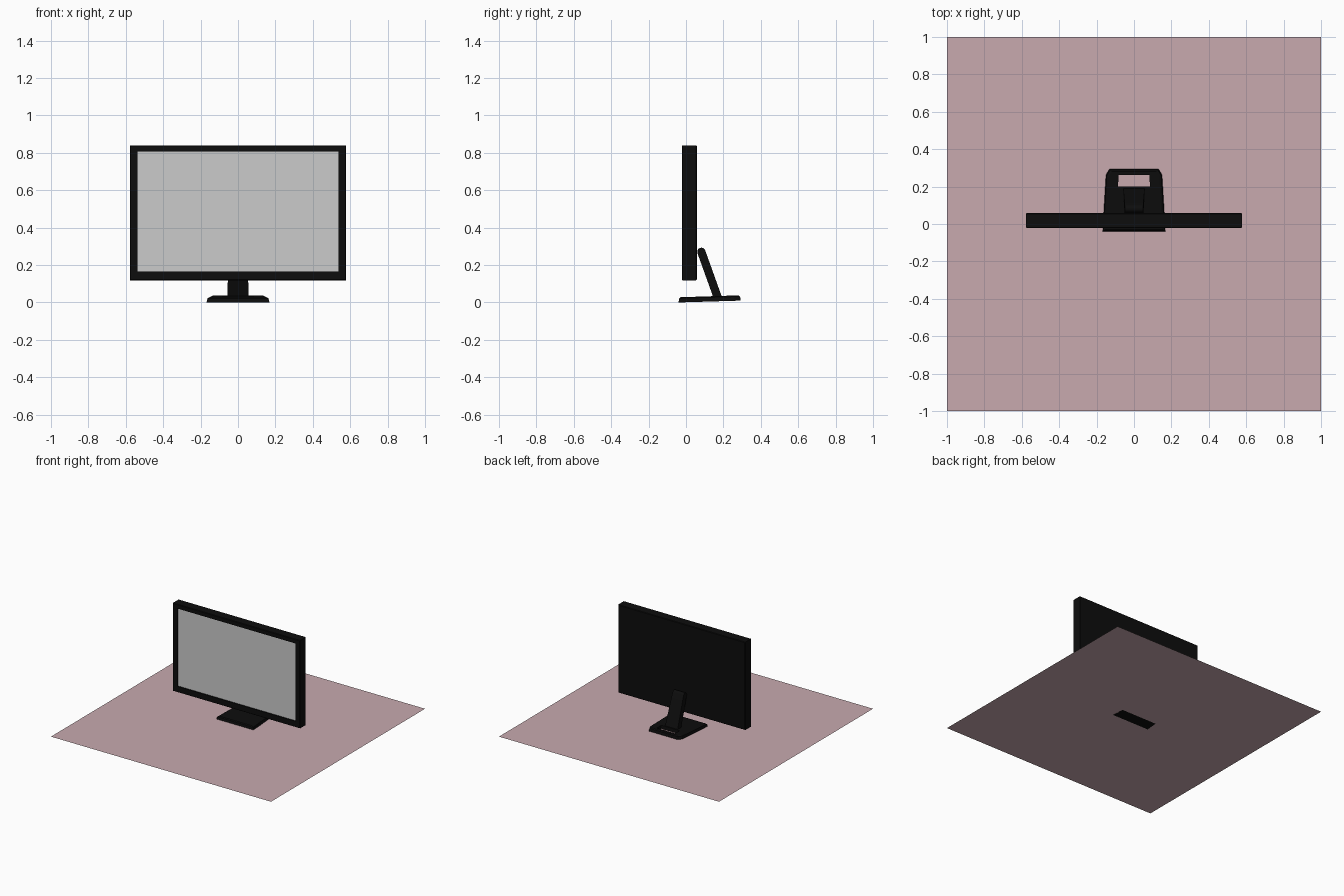
import bpy, bmesh, math
from mathutils import Vector

if "Cube" in bpy.data.objects:
    bpy.data.objects.remove(bpy.data.objects["Cube"])


def material(name, rgb):
    m = bpy.data.materials.new(name)
    m.diffuse_color = (*rgb, 1)
    m.use_nodes = True
    m.node_tree.nodes["Principled BSDF"].inputs["Base Color"].default_value = m.diffuse_color
    return m


BLACK = material("black_plastic", (0.004, 0.004, 0.004))
PINK = material("pink_surface", (0.58, 0.40, 0.43))


def loft(name, loops, mat=None, cap_start=True, cap_end=True):
    """Bridge matching point loops into one mesh."""
    bm = bmesh.new()
    rows = [[bm.verts.new(p) for p in loop] for loop in loops]
    n = len(rows[0])
    for a, b in zip(rows, rows[1:]):
        for i in range(n):
            j = (i + 1) % n
            bm.faces.new((a[i], a[j], b[j], b[i]))
    if cap_start:
        bm.faces.new(rows[0][::-1])
    if cap_end:
        bm.faces.new(rows[-1])
    bmesh.ops.recalc_face_normals(bm, faces=bm.faces[:])
    me = bpy.data.meshes.new(name)
    bm.to_mesh(me)
    bm.free()
    ob = bpy.data.objects.new(name, me)
    bpy.context.collection.objects.link(ob)
    if mat:
        me.materials.append(mat)
    return ob


def rect(w, z0, z1, y):
    return [(-w, y, z0), (w, y, z0), (w, y, z1), (-w, y, z1)]


# Ground sheet
bpy.ops.mesh.primitive_plane_add(size=2, location=(0, 0, 0.003))
sheet = bpy.context.object
sheet.name = "ground_sheet"
sheet.data.materials.append(PINK)

# Monitor housing with bezel and recessed opening
B, F, R = 0.058, -0.022, -0.011
loft("monitor_housing", [
    rect(0.574, 0.122, 0.836, B),
    rect(0.578, 0.118, 0.840, B - 0.004),
    rect(0.578, 0.118, 0.840, F + 0.004),
    rect(0.574, 0.122, 0.836, F),
    rect(0.536, 0.166, 0.806, F),
    rect(0.536, 0.166, 0.806, R)], BLACK)

# Screen panel
loft("screen", [rect(0.536, 0.166, 0.806, R - 0.001)], cap_start=False)

# Stand base: tapered plate, slightly raised towards the back
half = [(0.168, -0.04), (0.162, 0.06), (0.150, 0.262), (0.132, 0.293)]
outline = half + [(-x, y) for x, y in reversed(half)]


def base_loop(sx, sy, z):
    return [(x * sx, 0.126 + (y - 0.126) * sy, z + 0.03 * (y + 0.04))
            for x, y in outline]


base = loft("stand_base", [
    base_loop(1, 1, 0), base_loop(0.97, 0.975, 0.022),
    base_loop(0.90, 0.93, 0.028)], BLACK)

# Handle opening through the back of the base
hole = [(-0.085, 0.20), (0.085, 0.20), (0.083, 0.262), (-0.083, 0.262)]
cutter = loft("handle_cutter",
              [[(x, y, z) for x, y in hole] for z in (-0.1, 0.1)])
cutter.hide_render = True
cutter.hide_set(True)
cut = base.modifiers.new("handle_opening", 'BOOLEAN')
cut.operation = 'DIFFERENCE'
cut.solver = 'EXACT'
cut.object = cutter

# Leaning neck: side profile with a rounded top, narrowing upwards
foot, head = Vector((0.172, 0.02)), Vector((0.082, 0.271))
axis = (head - foot).normalized()
side = Vector((axis.y, -axis.x)) * 0.022
up = axis * 0.022
profile = [foot - side, foot + side]
for k in range(9):
    a = math.pi * k / 8
    profile.append(head + side * math.cos(a) + up * math.sin(a))


def neck_loop(sign):
    return [(sign * (0.058 - 0.03 * p.y), p.x, p.y) for p in profile]


neck = loft("stand_neck", [neck_loop(-1), neck_loop(1)], BLACK)
bpy.context.view_layer.objects.active = neck
bpy.ops.object.select_all(action='DESELECT')
neck.select_set(True)
bpy.ops.object.shade_smooth_by_angle(angle=math.radians(35))
